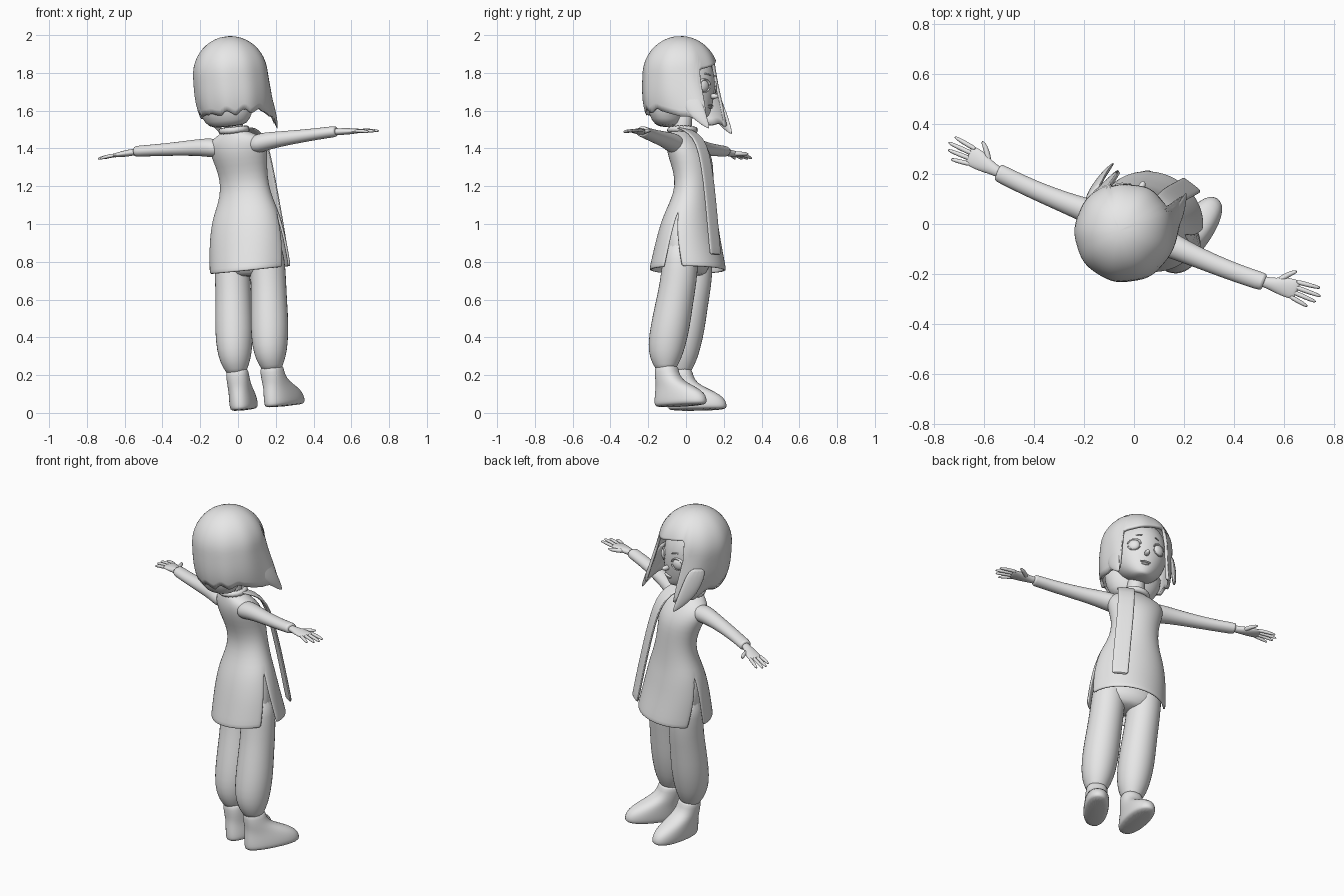
import bpy, bmesh, math
from mathutils import Vector, Matrix

if "Cube" in bpy.data.objects:
    bpy.data.objects.remove(bpy.data.objects["Cube"])

# Pose of the whole figure: turned and leaning
R = Matrix(((0.92, 0.378, -0.0995), (-0.38, 0.924, 0.0), (0.092, 0.038, 0.995)))
M = Matrix.Translation((0.12, -0.035, 0.022)) @ R.to_4x4()

grey = bpy.data.materials.new("plain_grey")
grey.diffuse_color = (0.8, 0.8, 0.8, 1)
grey.use_nodes = True
grey.node_tree.nodes["Principled BSDF"].inputs["Base Color"].default_value = grey.diffuse_color


def finish(name, bm, subdiv=0, thick=0.0, angle=50):
    bmesh.ops.recalc_face_normals(bm, faces=bm.faces[:])
    me = bpy.data.meshes.new(name)
    bm.to_mesh(me)
    bm.free()
    me.materials.append(grey)
    ob = bpy.data.objects.new(name, me)
    bpy.context.collection.objects.link(ob)
    ob.matrix_world = M
    if thick:
        mod = ob.modifiers.new("thickness", 'SOLIDIFY')
        mod.thickness, mod.offset = thick, -1
    if subdiv:
        mod = ob.modifiers.new("smooth", 'SUBSURF')
        mod.levels = mod.render_levels = subdiv
    bpy.ops.object.select_all(action='DESELECT')
    bpy.context.view_layer.objects.active = ob
    ob.select_set(True)
    bpy.ops.object.shade_smooth_by_angle(angle=math.radians(angle))
    return ob


def loft(name, rings, n=16, subdiv=1, power=1.0, angle=50):
    """Closed skin through rings of (centre, half axis u, half axis v)."""
    bm = bmesh.new()
    rows = []
    for c, u, v in rings:
        row = []
        for i in range(n):
            t = 2 * math.pi * i / n
            cx, sy = math.cos(t), math.sin(t)
            a = math.copysign(abs(cx) ** power, cx)
            b = math.copysign(abs(sy) ** power, sy)
            row.append(bm.verts.new(Vector(c) + a * Vector(u) + b * Vector(v)))
        rows.append(row)
    for r0, r1 in zip(rows, rows[1:]):
        for i in range(n):
            bm.faces.new((r0[i], r0[(i + 1) % n], r1[(i + 1) % n], r1[i]))
    bm.faces.new(rows[0])
    bm.faces.new(rows[-1])
    return finish(name, bm, subdiv, angle=angle)


def ball(name, c, r, rot=None, seg=24):
    bm = bmesh.new()
    bmesh.ops.create_uvsphere(bm, u_segments=seg, v_segments=seg // 2, radius=1)
    m = Matrix.Translation(c) @ (rot or Matrix()) @ Matrix.Diagonal((*r, 1))
    bm.transform(m)
    return finish(name, bm)


def ring_band(name, c, rx, ry, minor, n=40):
    bm = bmesh.new()
    rows = []
    for i in range(n):
        t = 2 * math.pi * i / n
        k = minor * (1 + 0.08 * (-1) ** i)
        rows.append([bm.verts.new((c[0] + math.cos(t) * (rx + k * math.cos(p)),
                                   c[1] + math.sin(t) * (ry + k * math.cos(p)),
                                   c[2] + k * math.sin(p)))
                     for p in [2 * math.pi * j / 8 for j in range(8)]])
    for i in range(n):
        a, b = rows[i], rows[(i + 1) % n]
        for j in range(8):
            bm.faces.new((a[j], b[j], b[(j + 1) % 8], a[(j + 1) % 8]))
    finish(name, bm)


# Tunic: z, half width, half depth, y centre; slit open below z 1.04
prof = [(0.735, .216, .2, .048), (0.75, .218, .199, .048), (0.82, .214, .182, .05),
        (0.9, .208, .163, .052), (0.98, .194, .145, .058), (1.04, .178, .128, .065),
        (1.1, .152, .111, .076), (1.18, .131, .096, .087), (1.26, .134, .101, .08),
        (1.33, .15, .11, .064), (1.39, .16, .1, .044), (1.43, .148, .083, .03),
        (1.455, .105, .067, .02), (1.478, .06, .055, .014)]
bm = bmesh.new()
rows, H = [], 20
for z, w, d, yc in prof:
    gap = 0.26 * max(0, min(1, (1.04 - z) / 0.3))
    row = []
    for base in (0, math.pi):
        for i in range(H + 1):
            t = base + gap + (math.pi - 2 * gap) * i / H
            row.append(bm.verts.new((w * math.cos(t), yc + d * math.sin(t), z)))
    rows.append(row)
K = 2 * (H + 1)
for a, b in zip(rows, rows[1:]):
    for i in range(K):
        if i not in (H, K - 1):
            bm.faces.new((a[i], a[i + 1], b[i + 1], b[i]))
bmesh.ops.remove_doubles(bm, verts=bm.verts[:], dist=1e-4)
finish("tunic", bm, 1, 0.014)

# Hips inside the tunic
loft("hips", [((0, .05, z), (w, 0, 0), (0, d, 0)) for z, w, d in
              ((.7, .1, .07), (.74, .18, .11), (.9, .18, .12), (1.06, .14, .1))])

# Neck, collar and hanging scarf end
loft("neck", [((0, .01 + (z - 1.42) * .1, z), (.05, 0, 0), (0, .05, 0)) for z in (1.42, 1.5, 1.62)])
ring_band("collar", (0, .018, 1.482), .066, .064, .017)
path = [(.062, .03, 1.488), (.072, .085, 1.47), (.082, .14, 1.43), (.088, .178, 1.35),
        (.092, .205, 1.2), (.1, .228, 1.0), (.104, .248, .81), (.104, .249, .8)]
loft("scarf_end", [(p, (.045, -.012, 0), (.001, .008, .003)) for p in path], 12, 1, .5)

for s, side in ((1, "right"), (-1, "left")):
    # Trouser leg
    leg = [(.19, .05, .05, -.035), (.225, .062, .066, -.037), (.26, .08, .086, -.036),
           (.33, .096, .104, -.03), (.43, .103, .108, -.01), (.55, .098, .103, .012),
           (.66, .095, .1, .036), (.78, .096, .098, .048), (.88, .08, .08, .05)]
    loft(side + "_trouser_leg", [((s * .102, y, z), (a, 0, 0), (0, b, 0)) for z, a, b, y in leg])

    # Boot: shaft bending into the toe
    def bp(y, z):
        return (s * (.1 + .2 * (y + .03)), y, z)
    fx = Vector((1, -.2 * s, 0)).normalized()
    fy = Vector((.2 * s, 1, 0)).normalized()
    boot = [(.0, .052, .148, .055), (.012, .066, .158, .055), (.03, .069, .16, .055),
            (.065, .068, .152, .05), (.1, .064, .122, .026), (.13, .062, .086, -.006),
            (.165, .061, .066, -.028), (.21, .06, .062, -.032), (.222, .05, .052, -.032)]
    loft(side + "_boot", [(bp(y, z), fx * a, fy * b) for z, a, b, y in boot], 20, 1, .88)

    # Sleeve: x, y, z, half height, half depth
    sl = [(.08, .025, 1.392, .045, .06), (.14, .02, 1.4, .053, .058), (.2, .017, 1.408, .046, .049),
          (.3, .014, 1.412, .039, .042), (.42, .014, 1.416, .033, .038), (.53, .02, 1.42, .03, .037),
          (.575, .024, 1.421, .03, .037), (.58, .024, 1.421, .024, .03)]
    loft(side + "_sleeve", [((s * x, y, z), (0, d, 0), (0, 0, h)) for x, y, z, h, d in sl])

    # Hand with fingers and thumb
    pal = [(.55, .024, .018, .022), (.6, .028, .018, .023), (.63, .034, .018, .033),
           (.67, .04, .015, .041), (.705, .044, .011, .041), (.715, .044, .007, .036)]
    loft(side + "_hand", [((s * x, y, 1.421 - .06 * (x - .55)), (0, d, 0), (0, 0, h)) for x, y, h, d in pal])
    for k, (y0, y1, xe) in enumerate(((.012, .0, .775), (.032, .03, .8), (.053, .058, .81), (.074, .088, .795))):
        pts = [(s * (.69 + (xe - .69) * t), y0 + (y1 - y0) * t, 1.413 - .012 * t * t) for t in (0, .4, .8, 1)]
        loft(f"{side}_finger_{k + 1}", [(p, (0, r, 0), (0, 0, r)) for p, r in zip(pts, (.0105, .0105, .009, .005))], 8)
    th = [((.625, .045), .014), ((.645, .075), .013), ((.665, .1), .011), ((.685, .116), .006)]
    loft(side + "_thumb", [((s * x, y, 1.414), (s * r * .7, -r * .7, 0), (0, 0, r)) for (x, y), r in th], 8)

    # Eye with lids and brow
    tilt = Matrix.Rotation(-s * math.radians(27), 4, 'Z')
    ball(side + "_eye", (s * .07, .166, 1.705), (.034, .02, .033), tilt)
    for lid, a0, a1, r in (("upper_lid", 10, 170, .006), ("lower_lid", 195, 345, .003)):
        pts = []
        for i in range(9):
            t = math.radians(a0 + (a1 - a0) * i / 8)
            pts.append(Vector((s * .07, .172, 1.705)) + tilt.to_3x3() @ Vector((.037 * math.cos(t), 0, .034 * math.sin(t))))
        loft(f"{side}_{lid}", [(p, (0, r * 1.6, 0), (p - Vector((s * .07, .172, 1.705))).normalized() * r) for p in pts], 8)
    brow = [(s * (.035 + .016 * i), .198 - .011 * i - .002 * i * i, 1.762 + .004 * i * (3 - i)) for i in range(5)]
    loft(side + "_brow", [(p, (0, .005, 0), (0, 0, .004)) for p in brow], 8)

# Head: z, half width, half depth, y centre
hd = [(1.543, .025, .03, .125), (1.552, .055, .06, .105), (1.58, .092, .1, .075), (1.62, .124, .132, .05),
      (1.67, .146, .155, .036), (1.73, .153, .166, .028), (1.8, .15, .165, .024), (1.87, .12, .135, .02), (1.92, .06, .07, .02)]
loft("head", [((0, y, z), (a, 0, 0), (0, d, 0)) for z, a, d, y in hd], 24)
ball("nose", (0, .197, 1.655), (.014, .026, .014))
ball("upper_lip", (0, .18, 1.606), (.03, .012, .005))
ball("lower_lip", (0, .175, 1.596), (.022, .013, .006))


def step(a, b, x):
    t = max(0, min(1, (x - a) / (b - a)))
    return t * t * (3 - 2 * t)


def hair_layer(name, size, drop, fringe, n=96, rowsn=18):
    """Cap of hair; phi is measured from the face, positive to the right."""
    bm = bmesh.new()
    cx, cy, cz, top = .014, .012, 1.775, .205
    rows = []
    for j in range(1, rowsn + 1):
        row = []
        for i in range(n):
            phi = -math.pi + 2 * math.pi * i / n
            a = abs(math.degrees(phi))
            front = 1 - step(50, 115, a)
            jag = .014 * abs(math.sin(phi * 7)) + .008 * math.sin(phi * 11)
            low = 1.565 - drop - .065 * front + jag
            if fringe:
                bang = 1.825 - .045 * math.sin(phi * 1.5)
                low = bang + (low - bang) * step(36, 50, a)
            f = j / rowsn
            z = cz + top - (cz + top - low) * (1 - math.cos(f * math.pi / 2)) ** .85
            if z > cz:
                k = math.sqrt(max(0, 1 - ((z - cz) / top) ** 2))
                fwd = 0
            else:
                q = (cz - z) / .25
                k = 1 + .05 * q - .22 * q ** 3 * (1 - front)
                fwd = .055 * q * front
            k *= size * (1 + .012 * math.sin(phi * 9) * f)
            row.append(bm.verts.new((cx + .197 * k * math.sin(phi) * (1 - 1.5 * fwd),
                                     cy + fwd * 1.2 + .202 * k * math.cos(phi), z)))
        rows.append(row)
    crown = bm.verts.new((cx, cy, cz + top))
    for i in range(n):
        bm.faces.new((crown, rows[0][i], rows[0][(i + 1) % n]))
        for r0, r1 in zip(rows, rows[1:]):
            bm.faces.new((r0[i], r1[i], r1[(i + 1) % n], r0[(i + 1) % n]))
    finish(name, bm, 0, .016, 60)


hair_layer("hair_bob", 1.0, 0, True)

# Nape hair under the bob
loft("nape_hair", [((0, y, z), (a, 0, 0), (0, b, 0)) for z, a, b, y in
                   ((1.5, .09, .06, -.055), (1.53, .125, .085, -.06), (1.6, .16, .11, -.06), (1.7, .17, .12, -.05))], 20, 1)

# Face-framing lock tips
for s, side in ((1, "right"), (-1, "left")):
    lock = [((.165, .1, 1.72), .05, .012), ((.175, .135, 1.62), .058, .014),
            ((.172, .18, 1.53), .045, .012), ((.158, .235, 1.465), .006, .004)]
    loft(side + "_front_lock", [((s * x, y, z), (-s * w * .3, w, 0), (s * t, t * .3, 0)) for (x, y, z), w, t in lock], 12, 2)
